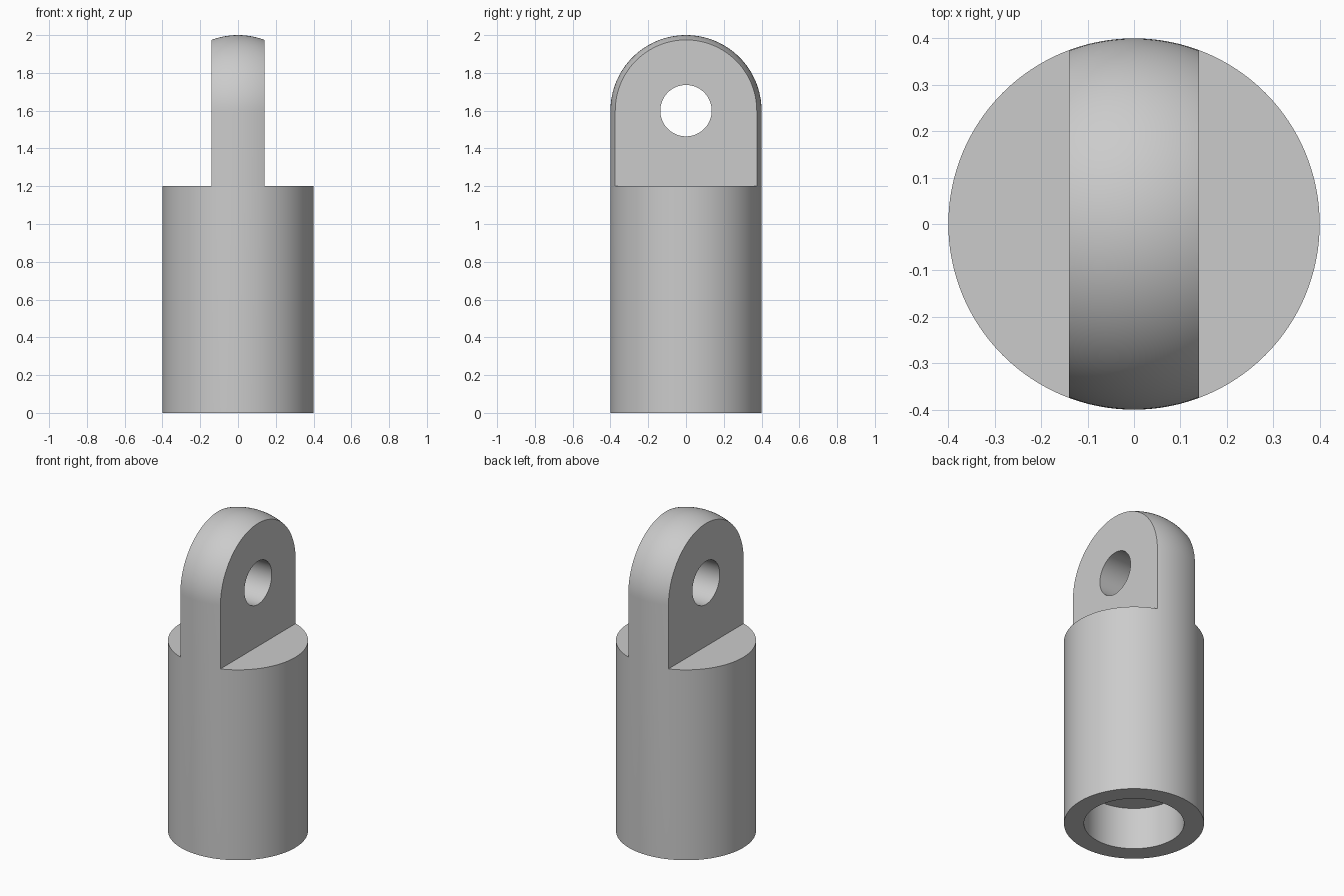
import bpy, bmesh, math
from mathutils import Matrix

cube = bpy.data.objects.get("Cube")
if cube:
    bpy.data.objects.remove(cube, do_unlink=True)

RADIUS, DOME_Z, SHOULDER_Z = 0.4, 1.6, 1.2
BORE_RADIUS, BORE_DEPTH = 0.286, 0.265
TONGUE_HALF, PIN_RADIUS = 0.14, 0.136
SEGMENTS = 128

grey = bpy.data.materials.new("plain grey")
grey.use_nodes = True
colour = (0.6, 0.6, 0.6, 1)
grey.diffuse_color = colour
grey.node_tree.nodes["Principled BSDF"].inputs["Base Color"].default_value = colour


def make_object(name, bm):
    bmesh.ops.recalc_face_normals(bm, faces=bm.faces)
    mesh = bpy.data.meshes.new(name)
    bm.to_mesh(mesh)
    bm.free()
    mesh.materials.append(grey)
    obj = bpy.data.objects.new(name, mesh)
    bpy.context.collection.objects.link(obj)
    return obj


# Rod end: a domed cylinder with a blind bore underneath, turned from a profile
profile = [(0, BORE_DEPTH), (BORE_RADIUS, BORE_DEPTH), (BORE_RADIUS, 0), (RADIUS, 0)]
ARC = 32
for i in range(ARC + 1):
    a = math.pi / 2 * i / ARC
    profile.append((RADIUS * math.cos(a), DOME_Z + RADIUS * math.sin(a)))
bm = bmesh.new()
verts = [bm.verts.new((r, 0, z)) for r, z in profile]
edges = [bm.edges.new(pair) for pair in zip(verts, verts[1:])]
bmesh.ops.spin(bm, geom=verts + edges, cent=(0, 0, 0), axis=(0, 0, 1),
               angle=math.tau, steps=SEGMENTS)
bmesh.ops.remove_doubles(bm, verts=bm.verts, dist=0.0001)
rod_end = make_object("rod_end", bm)

# Cutters: a block on each side leaves the tongue, a cylinder makes the pin hole
cutters = []
for side, name in ((1, "left_cutter"), (-1, "right_cutter")):
    bm = bmesh.new()
    place = Matrix.Translation((side * (TONGUE_HALF + 0.5), 0, SHOULDER_Z + 0.5))
    bmesh.ops.create_cube(bm, size=1, matrix=place)
    cutters.append(make_object(name, bm))
bm = bmesh.new()
place = Matrix.Translation((0, 0, DOME_Z)) @ Matrix.Rotation(math.pi / 2, 4, "Y")
bmesh.ops.create_cone(bm, cap_ends=True, segments=64, radius1=PIN_RADIUS,
                      radius2=PIN_RADIUS, depth=1, matrix=place)
cutters.append(make_object("pin_hole_cutter", bm))

bpy.ops.object.select_all(action="DESELECT")
rod_end.select_set(True)
bpy.context.view_layer.objects.active = rod_end
for cutter in cutters:
    mod = rod_end.modifiers.new(cutter.name, "BOOLEAN")
    mod.operation = "DIFFERENCE"
    mod.solver = "EXACT"
    mod.object = cutter
    bpy.ops.object.modifier_apply(modifier=mod.name)
    bpy.data.objects.remove(cutter, do_unlink=True)

bpy.ops.object.shade_smooth_by_angle(angle=math.radians(30))
